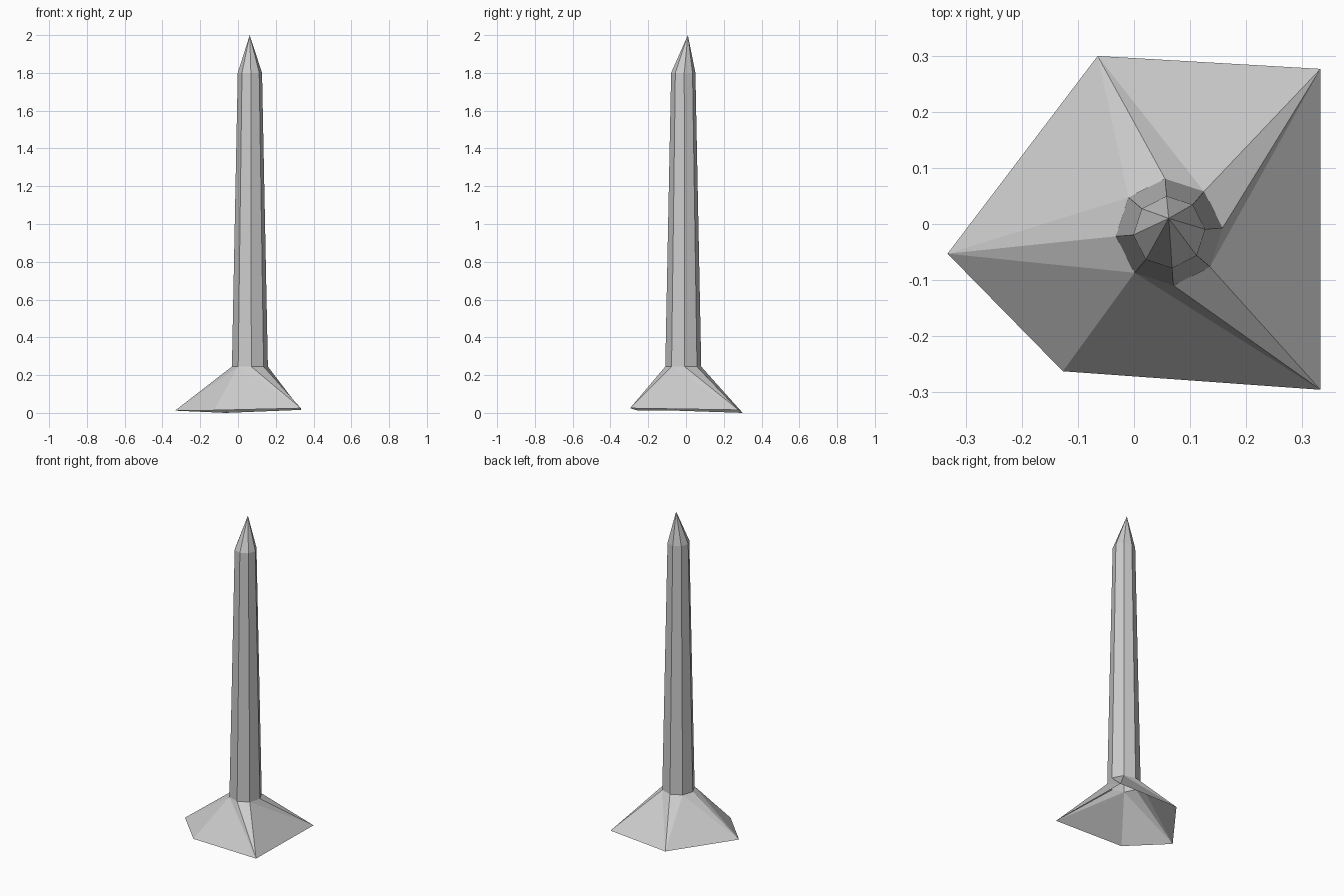
import bpy
import bmesh
import math

if "Cube" in bpy.data.objects:
    bpy.data.objects.remove(bpy.data.objects["Cube"])

# single stone-grey material
grey = bpy.data.materials.new("stone grey")
grey.diffuse_color = (0.6, 0.6, 0.6, 1)
grey.use_nodes = True
grey.node_tree.nodes["Principled BSDF"].inputs["Base Color"].default_value = grey.diffuse_color

SIDES = 8
CENTRE = (0.063, -0.0145)


def ring(radius, z):
    """Octagonal ring of points around the shaft axis."""
    pts = []
    for i in range(SIDES):
        a = math.radians(4.5) + i * math.tau / SIDES
        pts.append((CENTRE[0] + radius * math.cos(a),
                    CENTRE[1] + radius * math.sin(a), z))
    return pts


bm = bmesh.new()
low = [bm.verts.new(p) for p in ring(0.0955, 0.245)]
high = [bm.verts.new(p) for p in ring(0.0645, 1.80)]
tip = bm.verts.new((0.062, 0.01, 2.0))

# tapered shaft and pointed top
for i in range(SIDES):
    j = (i + 1) % SIDES
    bm.faces.new((low[i], low[j], high[j], high[i]))
    bm.faces.new((high[i], high[j], tip))

# irregular five-cornered foot, open underneath, counter-clockwise
corners = [bm.verts.new(p) for p in (
    (0.333, 0.277, 0.016), (-0.065, 0.30, 0.0), (-0.333, -0.053, 0.012),
    (-0.127, -0.263, 0.014), (0.333, -0.296, 0.025))]
# each corner fans over a run of shaft points (first point, last point)
fans = [(-1, 1), (1, 3), (3, 5), (5, 5), (5, 7)]
for k, (first, last) in enumerate(fans):
    corner, following = corners[k], corners[(k + 1) % 5]
    for i in range(first, last):
        bm.faces.new((corner, low[(i + 1) % SIDES], low[i % SIDES]))
    bm.faces.new((corner, following, low[last % SIDES]))

bmesh.ops.recalc_face_normals(bm, faces=bm.faces)
# outward check on the tip faces
if tip.normal.z < 0 or sum(f.normal.z for f in tip.link_faces) < 0:
    bmesh.ops.reverse_faces(bm, faces=bm.faces)

mesh = bpy.data.meshes.new("obelisk")
bm.to_mesh(mesh)
bm.free()
mesh.materials.append(grey)
bpy.context.collection.objects.link(bpy.data.objects.new("obelisk", mesh))
